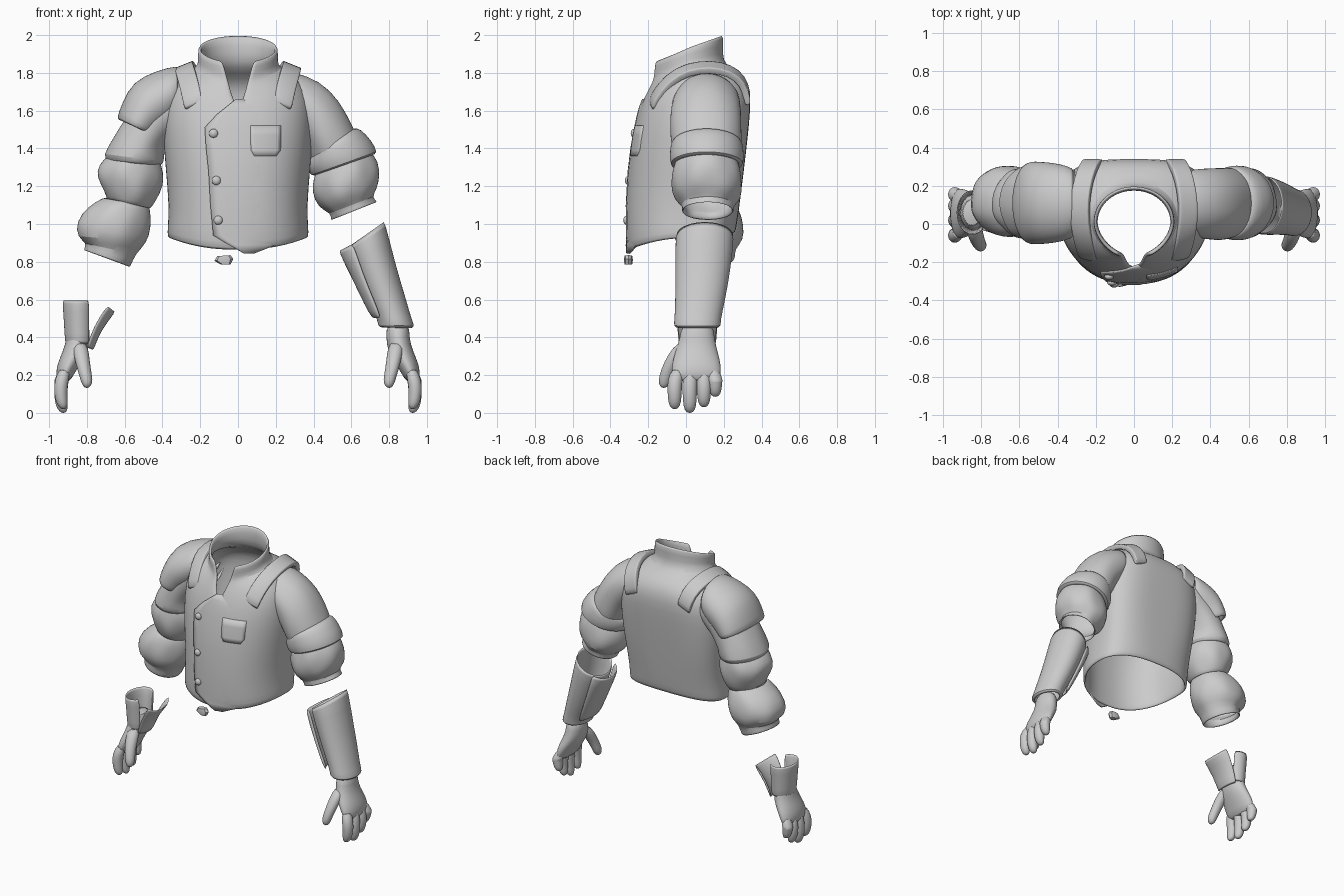
import bpy, bmesh, math

grey = bpy.data.materials.new("cloth_grey")
grey.diffuse_color = (0.6, 0.6, 0.6, 1)


def finish(name, bm, thick=0.0, sub=1, angle=50):
    bmesh.ops.remove_doubles(bm, verts=bm.verts, dist=0.0005)
    bmesh.ops.recalc_face_normals(bm, faces=bm.faces)
    me = bpy.data.meshes.new(name)
    bm.to_mesh(me)
    bm.free()
    ob = bpy.data.objects.new(name, me)
    bpy.context.collection.objects.link(ob)
    me.materials.append(grey)
    if thick:
        m = ob.modifiers.new("thickness", 'SOLIDIFY')
        m.thickness, m.offset = thick, 0
    if sub:
        m = ob.modifiers.new("smooth", 'SUBSURF')
        m.levels = m.render_levels = sub
    bpy.ops.object.select_all(action='DESELECT')
    ob.select_set(True)
    bpy.context.view_layer.objects.active = ob
    bpy.ops.object.shade_smooth_by_angle(angle=math.radians(angle))
    return ob


def skin(name, grid, cap=False, **kw):
    """Join rows of points into a surface."""
    bm = bmesh.new()
    vs = [[bm.verts.new(p) for p in row] for row in grid]
    for r, s in zip(vs, vs[1:]):
        for i in range(len(r) - 1):
            bm.faces.new((r[i], r[i + 1], s[i + 1], s[i]))
    if cap:
        for r in (vs[0], vs[-1]):
            bm.faces.new(r[:-1])
    return finish(name, bm, **kw)


def tube(name, rings, side=1, a0=0, a1=360, n=32, folds=0, **kw):
    """Rings: inner x,z, outer x,z, centre y, half depth."""
    grid = []
    for k, (xa, za, xb, zb, yc, yr) in enumerate(rings):
        row = []
        for i in range(n + 1):
            t = math.radians(a0 + (a1 - a0) * i / n)
            w = 1 + folds * (math.sin(5 * t + 1.7 * k) + .5 * math.sin(8 * t - k)) * (0 < k < len(rings) - 1)
            c, s = math.cos(t) * w, math.sin(t) * w
            row.append((side * ((xa + xb) / 2 + (xb - xa) / 2 * c), yc + yr * s,
                        (za + zb) / 2 + (zb - za) / 2 * c))
        grid.append(row)
    return skin(name, grid, **kw)


def digit(name, path, side):
    """Rounded finger along x,y,z,radius points."""
    rings = [(x - r, z, x + r, z, y, r * 1.08) for x, y, z, r in path]
    return tube(name, rings, side, n=10, cap=True)


# Vest: front z, side z, back z, half width, front y, back y, middle y, neck opening
ROWS = [(0.86, 0.925, 0.95, .365, -.30, .25, .05, 0), (0.95, 0.985, 1.01, .36, -.305, .26, .05, 0),
        (1.10, 1.10, 1.12, .355, -.305, .275, .06, 0), (1.28, 1.28, 1.28, .37, -.295, .295, .06, 0),
        (1.45, 1.45, 1.45, .385, -.275, .315, .06, 0), (1.60, 1.60, 1.60, .385, -.24, .33, .06, 0),
        (1.69, 1.71, 1.70, .355, -.20, .33, .06, .07), (1.73, 1.80, 1.78, .28, -.18, .29, .05, .16),
        (1.76, 1.82, 1.83, .21, -.175, .20, .02, .30), (1.80, 1.86, 1.90, .198, -.175, .18, .01, .38),
        (1.855, 1.935, 2.00, .203, -.18, .19, .01, .46)]


def spow(v, e):
    return math.copysign(abs(v) ** e, v)


grid = []
for k, (zf, zs, zb, hw, yf, yb, yc, gap) in enumerate(ROWS):
    row, N = [], 56
    eb = 0.78 if k < 2 else 0.7 if k < 3 else 0.6 if k < 7 else 0.8 if k < 8 else 1
    ef = 0.87 if k < 7 else 1 if k < 8 else 1.1
    for i in range(N + 1):
        t = -math.pi / 2 + gap + (2 * math.pi - 2 * gap) * i / N
        c, s = math.cos(t), math.sin(t)
        e = ef if s < 0 else eb
        y = yc + (abs(spow(s, e)) * (yf - yc) if s < 0 else spow(s, e) * (yb - yc))
        z = zs + ((zf if s < 0 else zb) - zs) * (abs(s) if k > 7 else s * s)
        row.append((hw * spow(c, e), y, z))
    grid.append(row)
skin("vest_and_collar", grid, thick=0.022)


def front_y(x, z):
    """Depth of the vest front at x,z."""
    z = min(max(z, ROWS[0][0]), ROWS[-1][0])
    for a, b in zip(ROWS, ROWS[1:]):
        if a[0] <= z <= b[0]:
            f = (z - a[0]) / (b[0] - a[0])
            hw, yf, yc = (a[j] + (b[j] - a[j]) * f for j in (3, 4, 6))
            c = min(1, abs(x / hw)) ** (1 / .87)
            return yc + (yf - yc) * math.sqrt(1 - c * c) ** .87


def patch(name, rows, off, fade=False, thick=.012):
    """Plate on the vest front; rows are z, left x, right x."""
    grid = []
    for z, xa, xb in rows:
        xs = [xa + (xb - xa) * i / 8 for i in range(9)]
        grid.append([(x, front_y(x, z) - off * (1 - fade * i / 8), z) for i, x in enumerate(xs)])
    return skin(name, grid, thick=thick, sub=0, angle=35)


# Overlapping front flap, pocket, buttons and loose buckle
patch("front_flap", [(1.66, -.01, .03), (1.62, -.06, .10), (1.58, -.11, .16), (1.51, -.175, .2),
                     (1.4, -.168, .2), (1.28, -.155, .2), (1.1, -.145, .2), (.94, -.13, .2),
                     (.89, -.05, .2), (.845, .03, .08)], .013, True)
patch("pocket", [(1.52, .065, .225), (1.47, .065, .225), (1.39, .068, .222), (1.36, .085, .2)], .006,
      thick=.018)
for x, z in ((-.13, 1.48), (-.115, 1.23), (-.105, 1.02)):
    bpy.ops.mesh.primitive_uv_sphere_add(segments=16, ring_count=8, radius=.024,
                                         location=(x, front_y(x, z) - .02, z))
    ob = bpy.context.object
    ob.name, ob.scale = "button", (1, .7, 1)
    ob.data.materials.append(grey)
    bpy.ops.object.shade_smooth()
tube("loose_buckle", [(-.11, .83, -.04, .835, -.305, .02), (-.125, .805, -.025, .815, -.305, .024),
                      (-.09, .785, -.04, .785, -.305, .02)], n=8, cap=True, sub=0, angle=30)

# Shoulder straps, leaning inward at front and back
STRAP = [(.232, -.192, 1.62), (.25, -.14, 1.715), (.275, -.05, 1.80), (.285, .07, 1.832),
         (.275, .18, 1.83), (.25, .275, 1.79), (.225, .318, 1.72), (.21, .328, 1.64)]
for side in (1, -1):
    skin("shoulder_strap", [[(side * (x + d), y + max(0, d) * .35 * (y < 0), z - d * .4)
                             for d in (-.047, -.044, 0, .044, .047)] for x, y, z in STRAP], thick=.036)

# Left sleeve: upper part, turned cuff and puff
tube("left_upper_sleeve", [(.30, 1.50, .29, 1.80, .11, .17), (.36, 1.42, .43, 1.755, .105, .182),
                           (.385, 1.35, .535, 1.65, .105, .185), (.40, 1.31, .60, 1.52, .11, .18),
                           (.41, 1.30, .63, 1.46, .11, .17)], folds=.012, thick=.012)
tube("left_cuff", [(.40, 1.36, .61, 1.50, .11, .17), (.375, 1.34, .645, 1.50, .11, .185),
                   (.37, 1.30, .70, 1.44, .11, .19), (.39, 1.255, .74, 1.375, .11, .19),
                   (.42, 1.27, .70, 1.37, .11, .165)], thick=.015)
tube("left_puff", [(.43, 1.30, .68, 1.40, .11, .15), (.40, 1.24, .74, 1.33, .11, .175),
                   (.395, 1.17, .745, 1.25, .11, .185), (.43, 1.09, .735, 1.19, .115, .175),
                   (.50, 1.06, .70, 1.14, .115, .125), (.495, 1.02, .735, 1.115, .115, .135)],
     folds=.03, thick=.012)

# Right sleeve: shoulder pad, upper part, cuff and two puffs
tube("right_shoulder_pad", [(.32, 1.58, .31, 1.83, .11, .17), (.36, 1.53, .43, 1.80, .11, .195),
                            (.40, 1.50, .55, 1.745, .11, .203), (.43, 1.48, .60, 1.64, .11, .205),
                            (.45, 1.47, .635, 1.55, .11, .205)], -1, thick=.025)
tube("right_upper_sleeve", [(.30, 1.50, .30, 1.78, .11, .17), (.37, 1.44, .45, 1.72, .11, .18),
                            (.385, 1.40, .59, 1.57, .11, .185), (.40, 1.37, .65, 1.46, .11, .185),
                            (.395, 1.33, .715, 1.36, .11, .195), (.42, 1.31, .68, 1.33, .11, .17)],
     -1, folds=.015, thick=.012)
tube("right_upper_puff", [(.42, 1.34, .67, 1.37, .11, .16), (.395, 1.27, .735, 1.31, .11, .18),
                          (.40, 1.20, .745, 1.25, .11, .18), (.44, 1.13, .70, 1.17, .11, .16),
                          (.47, 1.08, .69, 1.13, .11, .13)], -1, folds=.03, thick=.012)
tube("right_lower_puff", [(.475, 1.10, .70, 1.14, .11, .13), (.465, 1.05, .79, 1.09, .115, .165),
                          (.465, .98, .855, 1.01, .12, .185), (.49, .90, .85, .93, .12, .18),
                          (.55, .845, .79, .90, .12, .13), (.575, .77, .815, .86, .12, .135)],
     -1, folds=.022, thick=.012)

# Left forearm guard with rolled lower rim and inner closing flap
tube("forearm_guard", [(.575, .88, .77, 1.02, .10, .15), (.635, .73, .825, .79, .09, .14),
                       (.70, .58, .88, .61, .075, .125), (.75, .485, .915, .485, .06, .115),
                       (.745, .465, .93, .46, .06, .12), (.765, .455, .91, .45, .06, .10)], thick=.014)
tube("guard_flap", [(.535, .865, .70, .95, .09, .13), (.61, .72, .72, .76, .08, .13),
                    (.68, .57, .78, .60, .065, .12), (.72, .50, .80, .50, .06, .11)],
     a0=95, a1=265, n=12, thick=.018)

# Gloved hands
for side, word in ((1, "left"), (-1, "right")):
    tube(word + "_palm", [(.785, .48, .91, .48, .06, .085), (.785, .40, .905, .40, .06, .09),
                          (.79, .33, .925, .33, .055, .11), (.835, .26, .955, .265, .055, .13),
                          (.87, .20, .965, .21, .055, .13), (.895, .16, .955, .165, .055, .12)],
         side, cap=True)
    for y, tip in ((-.06, .02), (.02, 0), (.095, .03), (.155, .085)):
        digit(word + "_finger", [(.915, y * .85 + .01, .24, .033), (.935, y, .17, .039),
                                 (.94, y, tip + .09, .037), (.932, y, tip + .03, .033),
                                 (.925, y, tip + .006, .02), (.925, y, tip, .006)], side)
    digit(word + "_thumb", [(.84, .0, .38, .04), (.83, -.05, .31, .045), (.815, -.095, .23, .037),
                            (.80, -.112, .17, .035), (.80, -.117, .14, .022), (.80, -.117, .132, .006)], side)

# Right glove cuff: open gauntlet and flared strip
tube("glove_cuff", [(.77, .36, .91, .36, .06, .095), (.77, .48, .915, .48, .06, .10),
                    (.765, .60, .925, .60, .06, .115)], -1, a0=-135, a1=135, thick=.012)
tube("glove_cuff_strip", [(.77, .33, .85, .36, .06, .09), (.735, .44, .81, .47, .06, .10),
                          (.65, .54, .75, .62, .06, .12)], -1, a0=100, a1=260, n=12, thick=.014)
